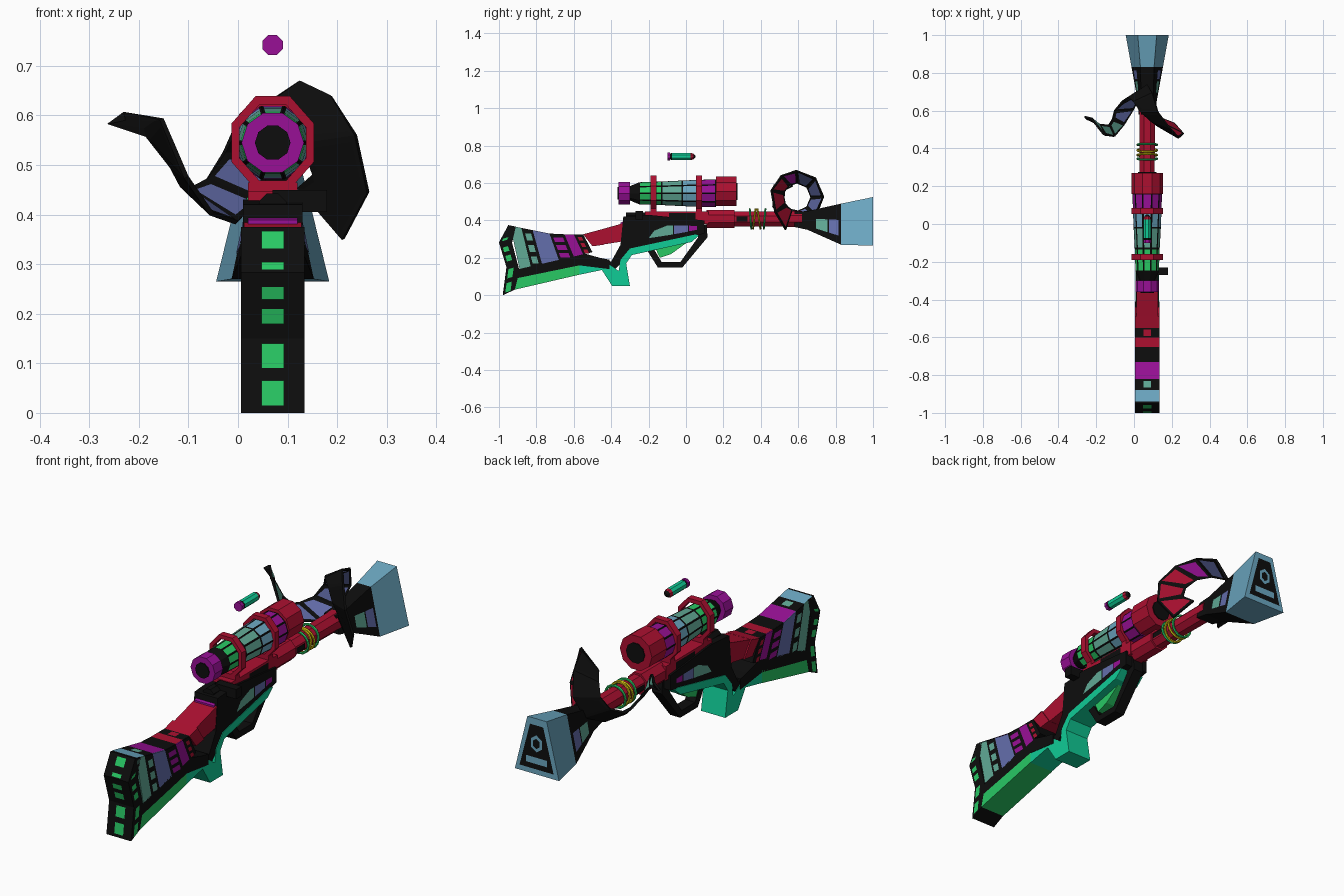
import bpy, bmesh, math
from mathutils import Vector

if "Cube" in bpy.data.objects:
    bpy.data.objects.remove(bpy.data.objects["Cube"])

CX = 0.07  # centre line of the gun


def colour(name, r, g, b):
    m = bpy.data.materials.new(name)
    lin = [(c / 255 / 12.92 if c < 11 else ((c / 255 + 0.055) / 1.055) ** 2.4) for c in (r, g, b)]
    m.diffuse_color = (*lin, 1)
    m.use_nodes = True
    m.node_tree.nodes["Principled BSDF"].inputs["Base Color"].default_value = m.diffuse_color
    return m


BLACK = colour("black", 13, 13, 13)
RED = colour("crimson", 172, 16, 48)
MAGENTA = colour("magenta", 152, 16, 150)
GREEN = colour("green", 40, 200, 100)
TEAL = colour("teal", 16, 204, 150)
SAGE = colour("muted teal", 97, 170, 150)
SLATE = colour("slate blue", 100, 110, 172)
STEEL = colour("steel blue", 108, 168, 194)
YELLOW = colour("yellow", 205, 185, 15)


def finish(name, bm, mats, recalc=True):
    if recalc:
        bmesh.ops.recalc_face_normals(bm, faces=bm.faces[:])
    me = bpy.data.meshes.new(name)
    bm.to_mesh(me)
    bm.free()
    for m in mats:
        me.materials.append(m)
    ob = bpy.data.objects.new(name, me)
    bpy.context.collection.objects.link(ob)
    return ob


def prism(name, pts, hw, mat, cx=CX):
    """Side profile (y, z) extruded to +-hw across x."""
    bm = bmesh.new()
    a = [bm.verts.new((cx - hw, y, z)) for y, z in pts]
    b = [bm.verts.new((cx + hw, y, z)) for y, z in pts]
    bm.faces.new(a)
    bm.faces.new(b[::-1])
    n = len(pts)
    for i in range(n):
        bm.faces.new((a[i], b[i], b[(i + 1) % n], a[(i + 1) % n]))
    return finish(name, bm, [mat])


def plate(name, pts, out, mat):
    """Thin painted face lifted slightly off the surface it lies on."""
    pts = [Vector(p) for p in pts]
    n = (pts[1] - pts[0]).cross(pts[2] - pts[0]).normalized()
    if n.dot(Vector(out)) < 0:
        n, pts = -n, pts[::-1]
    bm = bmesh.new()
    bm.faces.new([bm.verts.new(p + n * 0.003) for p in pts])
    return finish(name, bm, [mat], False)


def side_plates(name, yz, hw, mat):
    for s in (-1, 1):
        plate(name, [(CX + s * hw, y, z) for y, z in yz], (s, 0, 0), mat)


def lathe(name, zc, n, rings, mats, inset=0, xs=1, cap=True):
    """Rings (y, r) around the y axis; one colour per section, optional black frames."""
    bm = bmesh.new()
    rows = []
    for y, r in rings:
        rows.append([bm.verts.new((CX + xs * r * math.sin((k + .5) * math.tau / n), y,
                                   zc + r * math.cos((k + .5) * math.tau / n))) for k in range(n)])
    slots = list(dict.fromkeys(mats + [BLACK]))
    panels = []
    for i, m in enumerate(mats):
        for k in range(n):
            f = bm.faces.new((rows[i][k], rows[i][(k + 1) % n], rows[i + 1][(k + 1) % n], rows[i + 1][k]))
            f.material_index = slots.index(m)
            panels.append(f)
    if cap:
        bm.faces.new(rows[0]).material_index = slots.index(mats[0])
        bm.faces.new(rows[-1]).material_index = slots.index(mats[-1])
    bmesh.ops.recalc_face_normals(bm, faces=bm.faces[:])
    if inset:
        for f in bmesh.ops.inset_individual(bm, faces=panels, thickness=inset)["faces"]:
            f.material_index = slots.index(BLACK)
    return finish(name, bm, slots, False)


# Stock: butt plate with green squares on its bent rear and its sides
W = 0.064
prism("butt_plate", [(-.95, .375), (-1, .283), (-.96, .15), (-.98, 0), (-.915, .03), (-.89, .13),
                     (-.93, .28), (-.91, .367)], W, BLACK)
REAR = [(0, -.98), (.15, -.96), (.283, -1), (.375, -.95)]


def rear_y(z):
    for (z0, y0), (z1, y1) in zip(REAR, REAR[1:]):
        if z <= z1:
            return y0 + (y1 - y0) * (z - z0) / (z1 - z0)


for z0, z1 in ((.015, .065), (.09, .14), (.18, .21), (.23, .255), (.288, .303), (.33, .365)):
    a, b = rear_y(z0), rear_y(z1)
    plate("butt_square", [(CX - .023, a, z0), (CX + .023, a, z0), (CX + .023, b, z1), (CX - .023, b, z1)],
          (0, -1, 0), GREEN)
    if z1 < .36:
        side_plates("butt_side_square", [(a + .012, z0), (a + .04, z0 + .008), (b + .04, z1 + .008), (b + .012, z1)],
                    W, GREEN)


def top_z(y):
    return .372 - .2 * (y + .94) if y < -.71 else (.326 if y < -.55 else .326 + .27 * (y + .55))


def low_z(y):
    return .135 + .23 * (y + .915)


# Stock: slanted colour bands
BANDS = [(-.94, -.88, STEEL, SAGE, None), (-.88, -.82, BLACK, BLACK, SAGE), (-.82, -.73, MAGENTA, SLATE, None),
         (-.73, -.65, BLACK, BLACK, MAGENTA), (-.65, -.6, RED, MAGENTA, None), (-.6, -.55, BLACK, BLACK, RED),
         (-.55, -.49, RED, RED, None)]
for y0, y1, top, side, square in BANDS:
    c, d = y0 + .05, y1 + .05
    zc, zd = (low_z(c), low_z(d)) if y0 < -.56 else (.262, .27)
    prism("stock_band", [(y0, top_z(y0)), (y1, top_z(y1)), (d, zd), (c, zc)], W, side)
    plate("stock_band_top", [(CX - W, y0, top_z(y0)), (CX + W, y0, top_z(y0)), (CX + W, y1, top_z(y1)),
                             (CX - W, y1, top_z(y1))], (0, 0, 1), top)
    if square:
        e, m = .014, (y0 + y1) / 2
        plate("band_top_square", [(CX + i * .02, m + j * .017, top_z(m + j * .017) + .001)
                                  for i, j in ((-1, -1), (1, -1), (1, 1), (-1, 1))], (0, 0, 1), square)
        for t in (.12, .42, .72):
            za, zb = [top_z(m) + (low_z(m) - top_z(m)) * q for q in (t, t + .18)]
            side_plates("band_square", [(y0 + e + .05 * t, za), (y1 - e + .05 * t, za),
                                        (y1 - e + .05 * t + .01, zb), (y0 + e + .05 * t + .01, zb)], W, square)
prism("stock_lower_frame", [(-.91, .09), (-.89, .145), (-.55, .225), (-.46, .2), (-.41, .19), (-.41, .14),
                            (-.57, .16)], W, BLACK)
prism("stock_underside", [(-.915, .03), (-.9, .092), (-.57, .17), (-.57, .11)], W, GREEN)

# Thumb rest, grip and lower rail
prism("thumb_rest", [(-.5, .339), (-.325, .388), (-.325, .29), (-.44, .272), (-.5, .268)], .058, RED)
prism("grip_frame", [(-.44, .19), (-.4, .18), (-.35, .27), (-.335, .42), (-.2, .43), (.1, .4), (.1, .33),
                     (-.28, .245), (-.33, .19), (-.38, .14), (-.43, .14)], .06, BLACK)
prism("grip_and_rail", [(-.57, .11), (-.45, .135), (-.395, .05), (-.3, .05), (-.32, .17), (-.29, .215), (.03, .285),
                        (.07, .32), (.05, .325), (-.3, .25), (-.35, .19), (-.36, .13), (-.42, .17), (-.57, .165)],
      .0625, TEAL)
side_plates("receiver_panel", [(-.2, .305), (-.17, .345), (-.1, .373), (-.07, .373), (-.07, .325)], .06, SAGE)
side_plates("receiver_panel", [(-.065, .326), (-.065, .373), (.01, .372), (.01, .34)], .06, SLATE)
side_plates("receiver_panel", [(.015, .342), (.015, .372), (.06, .37), (.06, .35)], .06, MAGENTA)
prism("trigger_guard", [(-.22, .26), (-.15, .148), (-.02, .148), (.115, .31), (.11, .38), (.05, .36), (.065, .31),
                        (-.03, .178), (-.13, .178), (-.18, .26)], .026, BLACK)
prism("trigger", [(-.17, .265), (-.14, .2), (-.08, .22), (.03, .3)], .025, GREEN)

# Receiver top and bolt
prism("receiver_top", [(-.22, .38), (-.22, .447), (.12, .447), (.12, .38)], .05, RED)
side_plates("receiver_slot", [(-.09, .405), (-.09, .44), (.05, .44), (.05, .405)], .05, BLACK)
lathe("bolt", .415, 8, [(-.32, .03), (-.2, .03)], [BLACK])
prism("bolt_handle", [(-.27, .405), (-.27, .45), (-.23, .45), (-.23, .405)], .055, BLACK, .125)
prism("rear_block", [(-.35, .36), (-.35, .389), (-.29, .41), (-.29, .36)], .05, MAGENTA)

# Barrel with coloured coils
lathe("barrel", .408, 8, [(.11, .052), (.26, .052), (.26, .043), (.33, .043), (.62, .046)], [RED] * 4)
side_plates("barrel_slot", [(.27, .395), (.27, .42), (.33, .42), (.33, .395)], .041, BLACK)
for y, m, tilt in ((.345, GREEN, .08), (.365, YELLOW, -.12), (.39, YELLOW, .15), (.42, GREEN, -.08)):
    bpy.ops.mesh.primitive_torus_add(major_segments=16, minor_segments=6, major_radius=.052, minor_radius=.006,
                                     location=(CX, y, .408), rotation=(math.pi / 2 + tilt, 0, 0))
    coil = bpy.context.object
    coil.name = "barrel_coil"
    coil.data.materials.append(m)

# Flared muzzle: trapezoid sections (y, top z, bottom z, top half width, bottom half width)
SECT = [(.58, .447, .365, .03, .046), (.65, .45, .35, .032, .05), (.83, .49, .27, .036, .083),
        (1.0, .525, .265, .05, .114)]


def corners(s):
    y, t, b, tw, bw = s
    return [(CX - bw, y, b), (CX + bw, y, b), (CX + tw, y, t), (CX - tw, y, t)]


def loft(name, sections, mat):
    bm = bmesh.new()
    rows = [[bm.verts.new(p) for p in corners(s)] for s in sections]
    for a, b in zip(rows, rows[1:]):
        for k in range(4):
            bm.faces.new((a[k], a[(k + 1) % 4], b[(k + 1) % 4], b[k]))
    bm.faces.new(rows[0])
    bm.faces.new(rows[-1])
    finish(name, bm, [mat])


loft("muzzle_flare", SECT[:3], BLACK)
loft("muzzle_block", SECT[2:], STEEL)
A, B = corners(SECT[1]), corners(SECT[2])
for lo, hi, s in ((0, 3, -1), (1, 2, 1)):
    def on(u, v):
        p = Vector(A[lo]).lerp(Vector(A[hi]), v)
        return p.lerp(Vector(B[lo]).lerp(Vector(B[hi]), v), u)
    for u0, u1, m in ((.25, .6, SAGE), (.64, .92, SLATE)):
        plate("flare_panel", [on(u0, .2), on(u1, .2), on(u1, .6), on(u0, .6)], (s, 0, 0), m)
plate("muzzle_face", corners((1.0, .495, .29, .034, .088)), (0, 1, 0), BLACK)
for r, m, y in ((.04, STEEL, 1.001), (.024, BLACK, 1.002)):
    plate("muzzle_hexagon", [(CX + .8 * r * math.cos(k * math.pi / 3 + .52), y, .41 + r * math.sin(k * math.pi / 3 + .52))
                             for k in range(6)], (0, 1, 0), m)
plate("muzzle_bar", [(CX + i * .055, 1.001, z) for i, z in ((-1, .315), (1, .315), (1, .345), (-1, .345))],
      (0, 1, 0), STEEL)

# Scope, clamps and floating cartridge
SZ = .545
lathe("scope_body", SZ, 10, [(-.3, .04), (-.25, .062), (-.13, .066), (-.02, .072), (.08, .076), (.16, .078)],
      [BLACK, GREEN, SAGE, STEEL, MAGENTA], .007)
lathe("scope_eyepiece", SZ, 10, [(-.36, .063), (-.3, .063)], [MAGENTA])
lathe("scope_objective", SZ + .01, 10, [(.16, .083), (.27, .083)], [RED])
for y, r, z in ((-.363, .036, SZ), (.273, .048, SZ + .01)):
    lathe("scope_lens", z, 10, [(y - .002, r), (y + .002, r)], [BLACK])
for y in (-.175, .07):
    lathe("scope_clamp", SZ, 8, [(y - .016, .082), (y - .016, .102), (y + .016, .102), (y + .016, .082),
                                 (y - .016, .082)], [RED] * 4, 0, .88, False)
    prism("clamp_base", [(y - .016, .375), (y - .016, .465), (y + .016, .465), (y + .016, .375)], .05, RED)
lathe("cartridge", .742, 8, [(-.1, .022), (-.085, .022), (-.085, .017), (-.075, .021), (.025, .021), (.04, .016),
                             (.05, .006)], [MAGENTA, MAGENTA, BLACK, TEAL, RED, BLACK])

# Curling ribbon: (angle, outer x, width across x), wound about the x axis
CURL = [(110, -.225, .035), (150, -.15, .03), (200, -.1, .03), (240, -.05, .06), (275, 0, .1), (315, .04, .1),
        (360, .075, .1), (405, .1, .1), (450, .13, .09), (485, .19, .1), (525, .24, .11), (575, .265, .11),
        (612, .215, .09)]
bm = bmesh.new()
row = []
for ang, x, w in CURL:
    c, s = math.cos(math.radians(ang)), math.sin(math.radians(ang))
    r0, r1 = (.06, .085) if ang < 120 else (.072, .138)
    r1 += .045 if ang > 600 else 0
    row.append((bm.verts.new((x - w, .593 + r0 * c, .525 + r0 * s)), bm.verts.new((x, .593 + r1 * c, .525 + r1 * s))))
strip = [bm.faces.new((a[0], a[1], b[1], b[0])) for a, b in zip(row, row[1:])]
bm.normal_update()
if strip[6].normal.x < 0:
    bmesh.ops.reverse_faces(bm, faces=strip)
inks = [SAGE, SLATE, MAGENTA, RED, BLACK]
for i, f in enumerate(strip):
    f.material_index = 0 if i < 3 else (1 if i < 8 else (2 if i == 8 else 3))
for f in bmesh.ops.inset_individual(bm, faces=strip, thickness=.016)["faces"]:
    f.material_index = 4
ribbon = finish("curled_ribbon", bm, inks, False)
mod = ribbon.modifiers.new("thickness", 'SOLIDIFY')
mod.thickness, mod.offset = .01, -1
mod.material_offset = mod.material_offset_rim = 4
